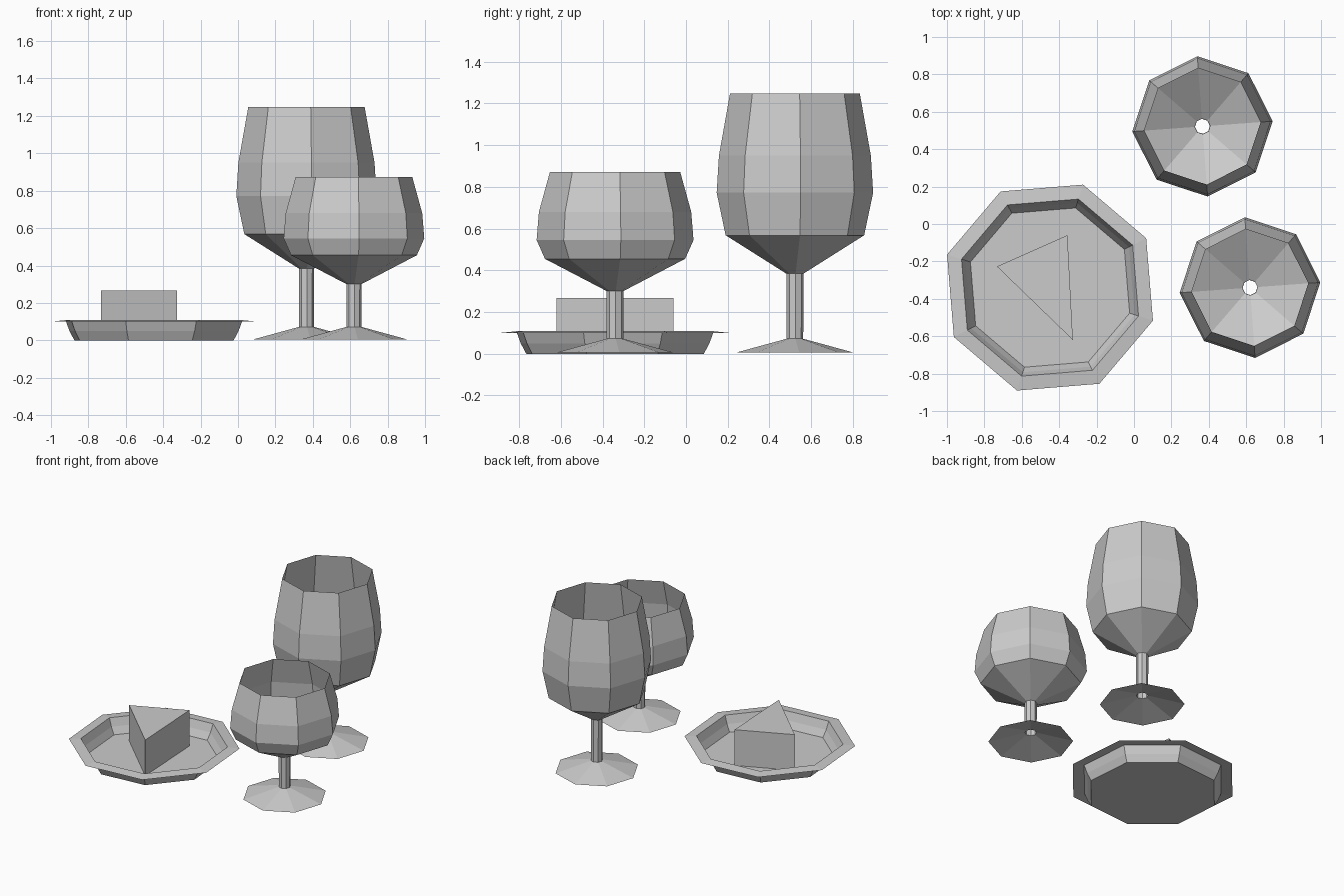
import bpy, bmesh, math

if "Cube" in bpy.data.objects:
    bpy.data.objects.remove(bpy.data.objects["Cube"])

SIDES = 8


def finish(name, bm, location):
    bmesh.ops.recalc_face_normals(bm, faces=bm.faces)
    mesh = bpy.data.meshes.new(name)
    bm.to_mesh(mesh)
    bm.free()
    obj = bpy.data.objects.new(name, mesh)
    obj.location = location
    bpy.context.collection.objects.link(obj)
    return obj


def lathe(name, profile, location, turn, cap=False):
    """Spin a (radius, z) profile into an eight-sided open shell."""
    bm = bmesh.new()
    rings = []
    for r, z in profile:
        angles = [math.radians(turn) + math.tau * i / SIDES for i in range(SIDES)]
        rings.append([bm.verts.new((r * math.cos(a), r * math.sin(a), z)) for a in angles])
    for low, high in zip(rings, rings[1:]):
        for i in range(SIDES):
            j = (i + 1) % SIDES
            bm.faces.new((low[i], low[j], high[j], high[i]))
    if cap:
        bm.faces.new(rings[0])
    return finish(name, bm, location)


# Goblets: flared foot and hollow stem shared, bowl differs
foot_and_stem = [(0.285, 0.005), (0.04, 0.072)]
tall_bowl = [(0.041, 0.384), (0.333, 0.568), (0.376, 0.772), (0.365, 0.95), (0.312, 1.247)]
short_bowl = [(0.041, 0.301), (0.337, 0.455), (0.377, 0.545), (0.366, 0.68), (0.313, 0.872)]
lathe("tall_goblet", foot_and_stem + tall_bowl, (0.366, 0.522, 0), 4.2)
lathe("short_goblet", foot_and_stem + short_bowl, (0.62, -0.34, 0), 4.2)

# Plate: flat floor, curved wall, wide rim
plate = [(0.447, 0.0), (0.475, 0.05), (0.497, 0.108), (0.578, 0.1)]
lathe("plate", plate, (-0.449, -0.34, 0), 27.2, cap=True)

# Wedge of cheese on the plate
bm = bmesh.new()
corners = [(-0.356, -0.06), (-0.733, -0.227), (-0.327, -0.62)]
base = bm.faces.new([bm.verts.new((x, y, 0.002)) for x, y in corners])
top = bmesh.ops.extrude_face_region(bm, geom=[base], use_keep_orig=True)
bmesh.ops.translate(bm, vec=(0, 0, 0.265),
                    verts=[v for v in top["geom"] if isinstance(v, bmesh.types.BMVert)])
finish("cheese_wedge", bm, (0, 0, 0))
